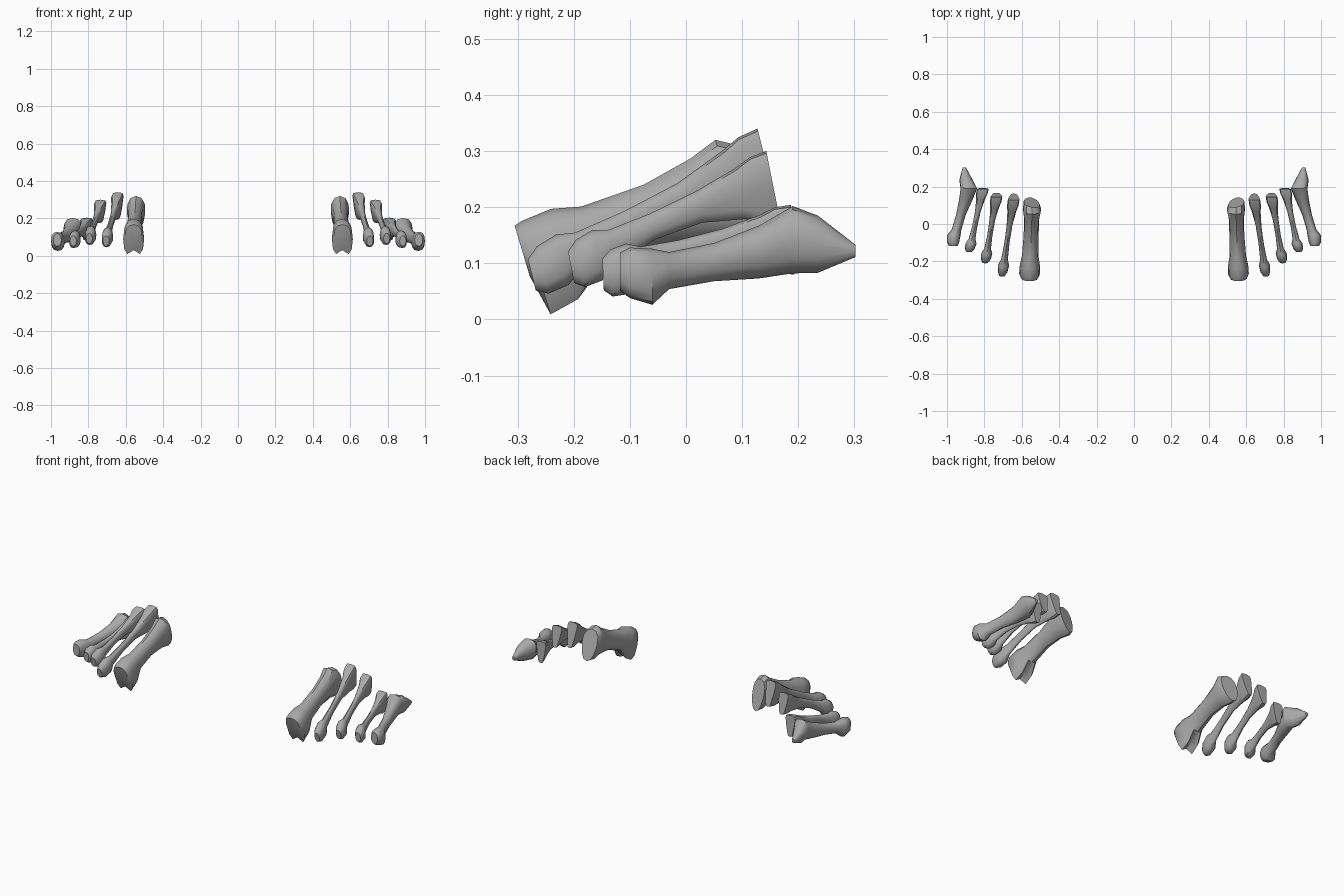
import bpy
import bmesh
from math import sin, cos, pi, radians, copysign

cube = bpy.data.objects.get("Cube")
if cube:
    bpy.data.objects.remove(cube, do_unlink=True)

bone_grey = bpy.data.materials.new("bone grey")
bone_grey.use_nodes = True
colour = (0.4, 0.4, 0.4, 1)
bone_grey.diffuse_color = colour
bone_grey.node_tree.nodes["Principled BSDF"].inputs["Base Color"].default_value = colour

SIDES = 12


def power(value, exponent):
    return copysign(abs(value) ** exponent, value)


def ring(bm, side, centre, width, height, lean, wedge=0, square=0, notch=0, skew=0):
    """One cross-section: wedge narrows the underside, notch grooves it."""
    x, y, z = centre
    verts = []
    for i in range(SIDES):
        angle = 2 * pi * i / SIDES
        across = power(cos(angle), 1 - square)
        up = power(sin(angle), 1 - square)
        dx = width * across * (1 + wedge * (up - 1) / 2)
        dz = height * up
        if sin(angle) < -0.99:
            dz += notch * height
        verts.append(bm.verts.new((side * (x + dx), y - lean * dz + skew * dx, z + dz)))
    return verts


def build_bone(name, side, sections, lean):
    """Skin a row of cross-sections and close both ends."""
    bm = bmesh.new()
    rings = [ring(bm, side, lean=lean, **section) for section in sections]
    for a, b in zip(rings, rings[1:]):
        for i in range(SIDES):
            j = (i + 1) % SIDES
            bm.faces.new((a[i], a[j], b[j], b[i]))
    bm.faces.new(rings[0])
    bm.faces.new(rings[-1])
    bmesh.ops.recalc_face_normals(bm, faces=bm.faces)
    mesh = bpy.data.meshes.new(name)
    bm.to_mesh(mesh)
    bm.free()
    mesh.materials.append(bone_grey)
    obj = bpy.data.objects.new(name, mesh)
    bpy.context.collection.objects.link(obj)
    bpy.ops.object.select_all(action="DESELECT")
    obj.select_set(True)
    bpy.context.view_layer.objects.active = obj
    bpy.ops.object.shade_smooth_by_angle(angle=radians(38))


def section(x, y, z, width, height, **shape):
    return dict(centre=(x, y, z), width=width, height=height, **shape)


def slender_bone(head, base, base_height):
    """Middle bones share one outline from rounded head to wedge-shaped base."""
    outline = [
        # along, width, height, wedge, square
        (-0.09, 0.017, 0.028, 0, 0),
        (-0.04, 0.026, 0.042, 0, 0.2),
        (0.05, 0.027, 0.045, -0.2, 0.2),
        (0.13, 0.018, 0.031, 0, 0),
        (0.35, 0.014, 0.023, 0, 0),
        (0.6, 0.017, 0.028, 0.2, 0),
        (0.82, 0.029, 0.75 * base_height, 0.5, 0.3),
        (0.91, 0.036, 0.95 * base_height, 0.6, 0.55),
        (1, 0.036, base_height, 0.6, 0.55),
    ]
    result = []
    for along, width, height, wedge, square in outline:
        point = [h + (b - h) * along for h, b in zip(head, base)]
        point[2] += 0.015 * sin(pi * min(max(along, 0), 1))
        result.append(section(*point, width, height, wedge=wedge, square=square))
    return result


# Thick inner bone with a grooved head
first = [
    section(0.558, -0.292, 0.122, 0.044, 0.045),
    section(0.558, -0.265, 0.088, 0.056, 0.088, square=0.25, notch=0.35),
    section(0.557, -0.215, 0.112, 0.053, 0.085, square=0.2, notch=0.4),
    section(0.555, -0.17, 0.145, 0.044, 0.056),
    section(0.55, -0.06, 0.188, 0.040, 0.052),
    section(0.547, 0.03, 0.215, 0.045, 0.072, wedge=0.2),
    section(0.545, 0.08, 0.228, 0.056, 0.092, wedge=0.25, square=0.1),
    section(0.547, 0.115, 0.226, 0.050, 0.085, wedge=0.3, square=0.1, skew=0.2),
]

# Outer bone with a pointed rear spur
fifth = [
    section(0.966, -0.118, 0.085, 0.022, 0.034),
    section(0.967, -0.10, 0.083, 0.032, 0.045, square=0.2),
    section(0.963, -0.06, 0.076, 0.036, 0.050, square=0.2),
    section(0.949, -0.03, 0.087, 0.026, 0.033),
    section(0.925, 0.05, 0.102, 0.026, 0.034),
    section(0.899, 0.13, 0.120, 0.036, 0.047),
    section(0.883, 0.19, 0.142, 0.052, 0.060, wedge=0.3, square=0.2),
    section(0.898, 0.235, 0.134, 0.040, 0.051, wedge=0.2),
    section(0.907, 0.302, 0.122, 0.009, 0.011),
]

bones = {
    "first": (first, 0.3),
    "second": (slender_bone((0.70, -0.24, 0.095), (0.643, 0.145, 0.27), 0.07), 0.25),
    "third": (slender_bone((0.79, -0.175, 0.105), (0.735, 0.155, 0.24), 0.06), 0.2),
    "fourth": (slender_bone((0.875, -0.12, 0.085), (0.808, 0.19, 0.142), 0.062), 0.05),
    "fifth": (fifth, 0),
}

for side_name, side in (("left", 1), ("right", -1)):
    for order, (sections, lean) in bones.items():
        build_bone(f"{side_name}_{order}_foot_bone", side, sections, lean)
